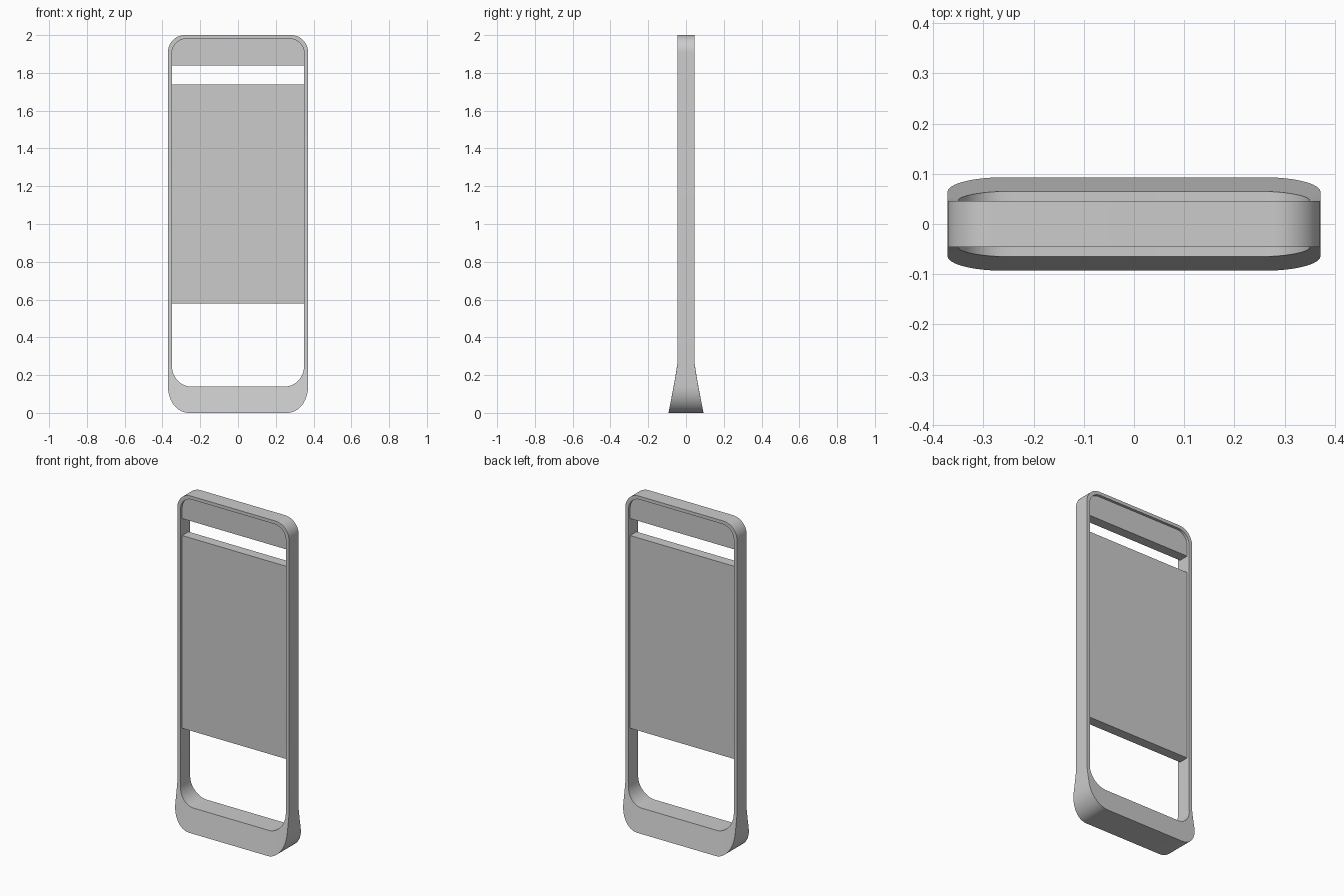
import bpy, bmesh, math

cube = bpy.data.objects.get("Cube")
if cube:
    bpy.data.objects.remove(cube, do_unlink=True)

grey = bpy.data.materials.new("plain grey")
grey.use_nodes = True
colour = (0.6, 0.6, 0.6, 1)
grey.diffuse_color = colour
grey.node_tree.nodes["Principled BSDF"].inputs["Base Color"].default_value = colour

FLARE = 0.26   # height where the foot starts to widen
STEPS = 12


def half_depth(z):
    t = max(0, 1 - z / FLARE)
    return 0.046 + 0.047 * t ** 1.17


def arc(cx, cz, rx, rz, start):
    """Quarter ellipse, counter-clockwise from the start angle."""
    angles = [math.radians(start + 90 * i / STEPS) for i in range(STEPS + 1)]
    return [(cx + rx * math.cos(a), cz + rz * math.sin(a)) for a in angles]


def outline(w, low, high, top_r, rx, rz):
    """Rounded upright loop with extra points along the flared sides."""
    side = [(w, low + rz + (FLARE - low - rz) * k) for k in (0.5, 1)]
    right = arc(w - rx, low + rz, rx, rz, 270) + side
    right += arc(w - top_r, high - top_r, top_r, top_r, 0)
    return right + [(-x, z) for x, z in reversed(right)]


def finish(name, bm):
    bmesh.ops.recalc_face_normals(bm, faces=bm.faces)
    mesh = bpy.data.meshes.new(name)
    bm.to_mesh(mesh)
    bm.free()
    mesh.materials.append(grey)
    obj = bpy.data.objects.new(name, mesh)
    bpy.context.collection.objects.link(obj)
    bpy.ops.object.select_all(action='DESELECT')
    obj.select_set(True)
    bpy.context.view_layer.objects.active = obj
    bpy.ops.object.shade_smooth_by_angle(angle=math.radians(30))


def slab(name, points, half):
    bm = bmesh.new()
    face = bm.faces.new([bm.verts.new((x, -half, z)) for x, z in points])
    grown = bmesh.ops.extrude_face_region(bm, geom=[face], use_keep_orig=True)
    moved = [v for v in grown["geom"] if isinstance(v, bmesh.types.BMVert)]
    bmesh.ops.translate(bm, verts=moved, vec=(0, 2 * half, 0))
    finish(name, bm)


# Flared frame: outer and inner loops bridged on all four sides
outer = outline(0.371, 0, 2, 0.09, 0.11, 0.14)
inner = outline(0.35, 0.14, 1.98, 0.075, 0.10, 0.11)
bm = bmesh.new()
loops = [[bm.verts.new((x, s * half_depth(z), z)) for x, z in pts]
         for pts, s in ((outer, -1), (inner, -1), (inner, 1), (outer, 1))]
count = len(outer)
for a, b in zip(loops, loops[1:] + loops[:1]):
    for i in range(count):
        j = (i + 1) % count
        bm.faces.new((a[i], a[j], b[j], b[i]))
finish("frame", bm)

# Header plate follows the inner rounding of the frame
header = [(0.35, 1.84)] + arc(0.275, 1.905, 0.075, 0.075, 0)
slab("header_plate", header + [(-x, z) for x, z in reversed(header)], 0.03)

# Main display panel
slab("main_panel", [(-0.35, 0.58), (0.35, 0.58), (0.35, 1.738), (-0.35, 1.738)], 0.03)
